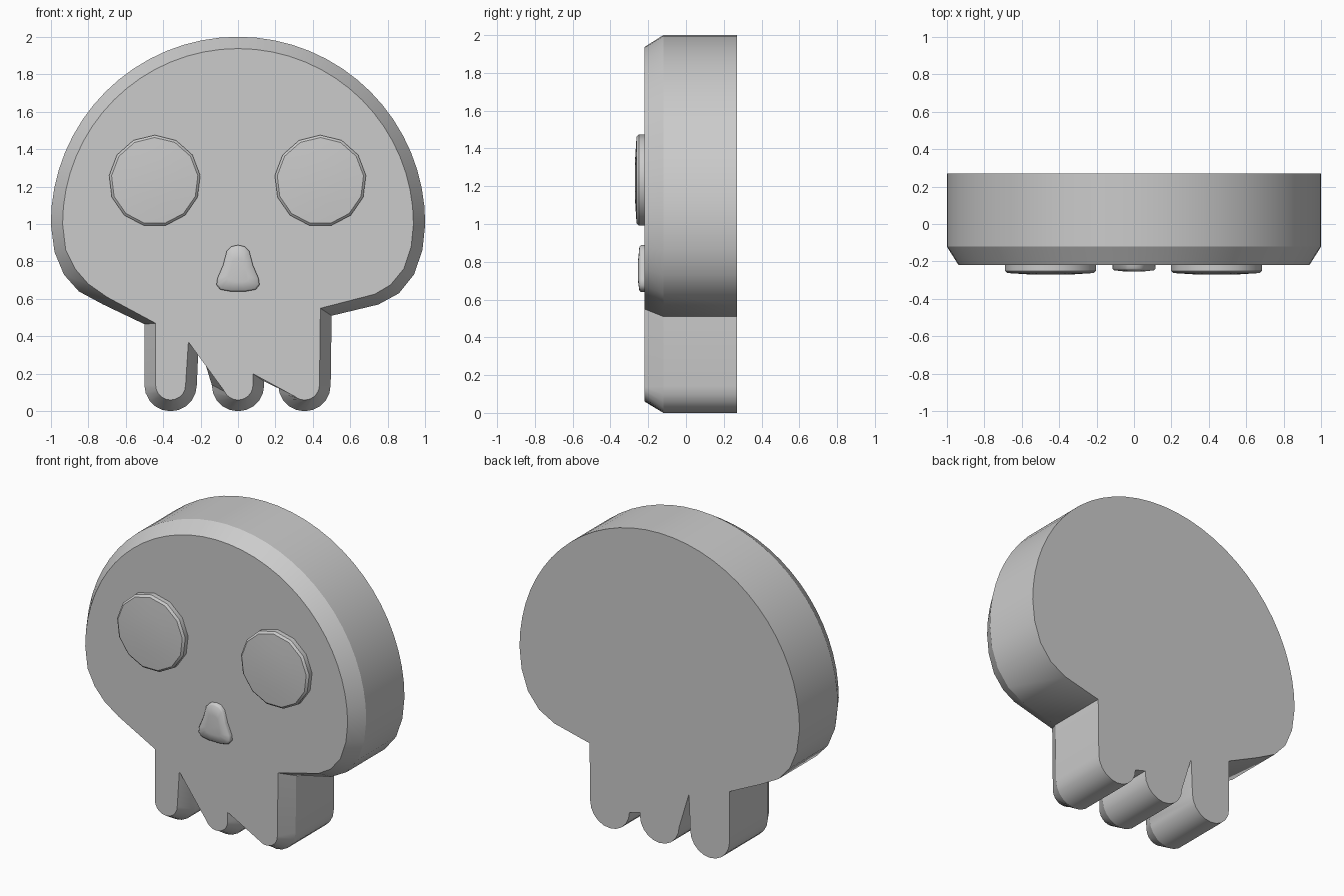
import bpy, bmesh
from math import sin, cos, radians, tau

cube = bpy.data.objects.get("Cube")
if cube:
    bpy.data.objects.remove(cube, do_unlink=True)

grey = bpy.data.materials.new("light_grey")
grey.use_nodes = True
grey.diffuse_color = (0.6, 0.6, 0.6, 1)
grey.node_tree.nodes["Principled BSDF"].inputs["Base Color"].default_value = (0.6, 0.6, 0.6, 1)


def arc(cx, cz, r, start, end, steps):
    """Points on a circle arc in the front plane."""
    angles = [radians(start + (end - start) * i / steps) for i in range(steps + 1)]
    return [(cx + r * cos(a), cz + r * sin(a)) for a in angles]


def loft(name, rings, angle=30):
    """Join (outline, depth) rings from back to front and cap both ends."""
    bm = bmesh.new()
    loops = [[bm.verts.new((x, y, z)) for x, z in outline] for outline, y in rings]
    count = len(loops[0])
    for a, b in zip(loops, loops[1:]):
        for i in range(count):
            j = (i + 1) % count
            bm.faces.new((a[i], a[j], b[j], b[i]))
    bm.faces.new(loops[0])
    bm.faces.new(loops[-1])
    bmesh.ops.recalc_face_normals(bm, faces=bm.faces)
    mesh = bpy.data.meshes.new(name)
    bm.to_mesh(mesh)
    bm.free()
    mesh.materials.append(grey)
    obj = bpy.data.objects.new(name, mesh)
    bpy.context.collection.objects.link(obj)
    bpy.ops.object.select_all(action='DESELECT')
    obj.select_set(True)
    bpy.context.view_layer.objects.active = obj
    bpy.ops.object.shade_smooth_by_angle(angle=radians(angle))
    return obj


# Skull outline: cranium, left jaw, three rounded teeth, right jaw
outer = (
    arc(0, 1, 1, 0, 180, 32)
    + [(-.98, .85), (-.93, .73), (-.85, .64), (-.72, .57), (-.5, .465)]
    + arc(-.36, .14, .14, 180, 360, 10) + [(-.21, .37)]
    + arc(0, .14, .14, 180, 360, 10) + [(.14, .16)]
    + arc(.355, .14, .14, 180, 360, 10)
    + [(.5, .51), (.75, .57), (.86, .63), (.94, .73), (.985, .86)])
inner = (
    arc(0, 1, .937, 0, 180, 32)
    + [(-.92, .86), (-.87, .76), (-.8, .68), (-.7, .61), (-.44, .47)]
    + arc(-.36, .14, .08, 180, 360, 10) + [(-.265, .37)]
    + arc(0, .14, .08, 205, 360, 10) + [(.08, .2)]
    + arc(.355, .14, .08, 230, 360, 10)
    + [(.44, .55), (.73, .625), (.815, .675), (.885, .76), (.925, .88)])
loft("skull", [(outer, .27), (outer, -.12), (inner, -.22)])


# Domed round eyes
def disc(cx, r):
    return [(cx + r * sin(tau * i / 13), 1.23 + r * cos(tau * i / 13)) for i in range(13)]


for name, x in (("right_eye", -.445), ("left_eye", .44)):
    loft(name, [(disc(x, .245), -.2), (disc(x, .245), -.25), (disc(x, .232), -.262),
                (disc(x, .12), -.269), (disc(x, .02), -.27)])

# Rounded, pear-shaped nose with a softened front
half = [(.035, .88), (.06, .855), (.08, .78), (.11, .71), (.115, .675), (.095, .65), (.04, .64)]
nose = [(0, .888)] + half + [(-x, z) for x, z in reversed(half)]


def scaled(s):
    return [(x * s, .74 + (z - .74) * s) for x, z in nose]


loft("nose", [(nose, -.2), (nose, -.238), (scaled(.93), -.247), (scaled(.5), -.253)], 60)
